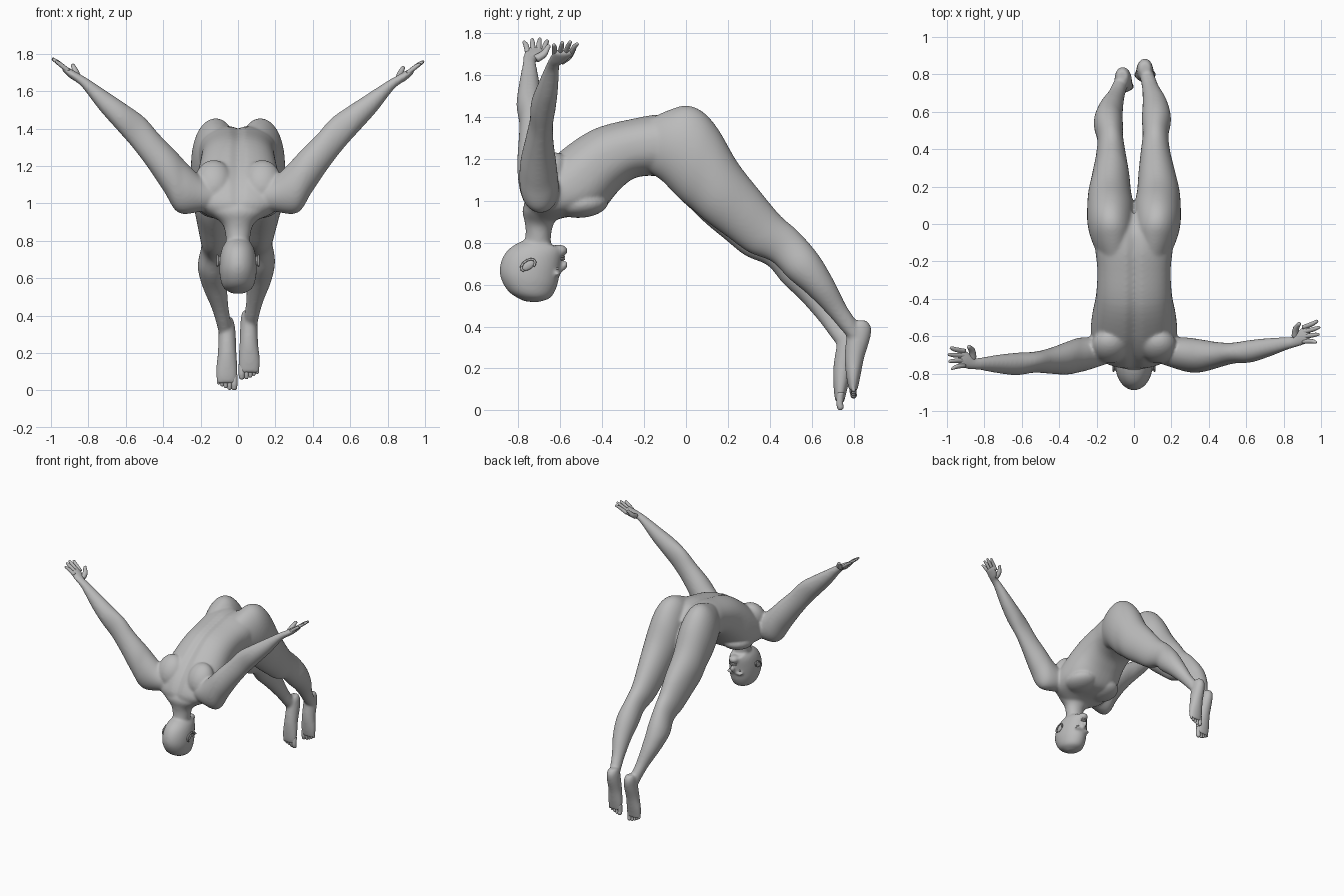
import bpy, bmesh, math
from mathutils import Vector, Matrix

if "Cube" in bpy.data.objects:
    bpy.data.objects.remove(bpy.data.objects["Cube"], do_unlink=True)

grey = bpy.data.materials.new("plain grey")
grey.use_nodes = True
grey.diffuse_color = (0.5, 0.5, 0.5, 1)
grey.node_tree.nodes["Principled BSDF"].inputs["Base Color"].default_value = (0.5, 0.5, 0.5, 1)


def pose(p, side):
    """Mirror to the right side, with its slightly different arm and leg pose."""
    x, y, z = p
    if side < 0:
        if x > 0.3:
            y -= 0.21 * (x - 0.3)
            z += 0.02 * (x - 0.3)
        elif y > -0.1:
            t = min(1.35, max(0, (1.0 - z) / 0.65))
            y -= 0.047 * t
            z -= 0.042 * t
            x += 0.018 * max(0, 1 - 2 * abs(t - 0.5))
        x = -x
    return Vector((x, y, z))


def smooth_sections(secs, steps=5):
    """Catmull-Rom interpolation between cross-sections."""
    out = []
    for i in range(len(secs) - 1):
        a, b, c, d = (secs[max(i - 1, 0)], secs[i], secs[i + 1],
                      secs[min(i + 2, len(secs) - 1)])
        for s in range(steps):
            t = s / steps
            out.append([0.5 * (2 * q + (r - p) * t + (2 * p - 5 * q + 4 * r - w) * t * t
                               + (3 * q - p - 3 * r + w) * t ** 3)
                        for p, q, r, w in zip(a, b, c, d)])
    return out + [list(secs[-1])]


def skin(bm, rings):
    rings = [[bm.verts.new(p) for p in r] for r in rings]
    n = len(rings[0])
    for r0, r1 in zip(rings, rings[1:]):
        for j in range(n):
            k = (j + 1) % n
            bm.faces.new((r0[j], r0[k], r1[k], r1[j]))
    bm.faces.new(rings[0][::-1])
    bm.faces.new(rings[-1])


def loft(bm, secs, side=1, arm=False, groove=0.0, power=1.0, n=40):
    """Section: back/upper point, front/lower point, centre and half width across."""
    rings = []
    for a1, a2, b1, b2, c, h in smooth_sections(secs):
        ring = []
        for j in range(n):
            ang = math.tau * j / n
            cs, k = (math.copysign(abs(w) ** power, w) for w in (math.cos(ang), math.sin(ang)))
            u = c + h * cs
            if k > 0:
                k -= groove * math.exp(-(cs / 0.1) ** 2)
            p = (a1 + b1) / 2 + (a1 - b1) / 2 * k
            q = (a2 + b2) / 2 + (a2 - b2) / 2 * k
            ring.append(pose((p, u, q) if arm else (u, p, q), side))
        rings.append(ring)
    skin(bm, rings)


def tube(bm, pts, side=1, n=12):
    """Rounded finger-like tube through (x, y, z, radius) points."""
    pts = smooth_sections(pts, 4)
    axis = (Vector(pts[-1][:3]) - Vector(pts[0][:3])).normalized()
    u = axis.orthogonal().normalized()
    v = axis.cross(u)
    tip, r = Vector(pts[-1][:3]), pts[-1][3]
    for f in (0.4, 0.75, 0.95):
        pts.append([*(tip + axis * r * f), r * math.sqrt(1 - f * f)])
    skin(bm, [[pose(Vector(p[:3]) + p[3] * (u * math.cos(math.tau * j / n)
              + v * math.sin(math.tau * j / n)), side) for j in range(n)] for p in pts])


def ball(bm, c, r, tilt=0.0):
    m = Matrix.Translation(c) @ Matrix.Rotation(tilt, 4, 'X') @ Matrix.Diagonal((*r, 1))
    bmesh.ops.create_uvsphere(bm, u_segments=24, v_segments=14, radius=1, matrix=m)


def finish(name, bm):
    bmesh.ops.recalc_face_normals(bm, faces=bm.faces)
    for f in bm.faces:
        f.smooth = True
    me = bpy.data.meshes.new(name)
    bm.to_mesh(me)
    bm.free()
    me.materials.append(grey)
    ob = bpy.data.objects.new(name, me)
    bpy.context.collection.objects.link(ob)
    return ob


torso = [(-.77, .95, -.64, .90, 0, .12), (-.77, 1.02, -.58, .92, 0, .20),
         (-.71, 1.13, -.48, .93, 0, .23), (-.60, 1.24, -.40, .955, 0, .225),
         (-.44, 1.345, -.32, 1.05, 0, .203), (-.25, 1.395, -.24, 1.11, 0, .196),
         (-.12, 1.415, -.13, 1.115, 0, .208), (-.02, 1.40, -.06, 1.06, 0, .20),
         (.06, 1.33, .0, 1.01, 0, .14)]
neck = [(-.775, .78, -.64, .74, 0, .06), (-.765, .85, -.645, .82, 0, .068),
        (-.77, .90, -.635, .88, 0, .085), (-.78, .96, -.61, .94, 0, .15),
        (-.75, 1.02, -.60, 1.0, 0, .19)]
head = [(-.775, .522, -.715, .515, 0, .03), (-.845, .565, -.65, .535, 0, .078),
        (-.885, .635, -.618, .585, 0, .097), (-.885, .70, -.605, .64, 0, .10),
        (-.855, .76, -.598, .69, 0, .094), (-.80, .80, -.592, .735, 0, .08),
        (-.74, .82, -.585, .77, 0, .055)]
# Leg starts inside the hip so that the buttock is part of its sweep
leg = [(-.20, 1.38, -.20, 1.15, .095, .08), (-.09, 1.43, -.12, 1.10, .112, .108),
       (.0, 1.455, -.07, 1.05, .12, .122), (.08, 1.425, -.02, 1.0, .124, .127),
       (.155, 1.34, .03, .96, .125, .125),
       (.245, 1.185, .10, .90, .13, .114), (.35, 1.05, .195, .83, .122, .098),
       (.45, .93, .30, .755, .115, .08), (.535, .855, .41, .71, .115, .069),
       (.63, .745, .49, .63, .12, .078), (.705, .62, .58, .555, .112, .066),
       (.765, .50, .675, .46, .09, .046), (.81, .43, .74, .385, .075, .04),
       (.83, .38, .78, .34, .068, .038)]
foot = [(.862, .43, .81, .43, .058, .028), (.884, .395, .775, .41, .058, .040),
        (.878, .34, .765, .35, .058, .046), (.85, .25, .757, .25, .058, .05),
        (.832, .16, .765, .16, .06, .058), (.818, .095, .778, .095, .06, .054)]
arm = [(.09, 1.09, .09, .98, -.68, .05), (.18, 1.13, .20, .955, -.685, .078),
       (.26, 1.20, .32, .95, -.70, .092), (.33, 1.275, .395, 1.06, -.705, .087),
       (.42, 1.365, .48, 1.185, -.70, .068), (.50, 1.455, .565, 1.295, -.69, .056),
       (.60, 1.525, .65, 1.39, -.68, .060), (.70, 1.59, .74, 1.49, -.66, .05),
       (.80, 1.655, .825, 1.60, -.64, .035), (.845, 1.68, .862, 1.635, -.63, .032),
       (.88, 1.70, .895, 1.655, -.607, .046), (.92, 1.72, .932, 1.688, -.588, .052),
       (.937, 1.724, .943, 1.703, -.584, .048)]

# Body: trunk, head and limbs fused into one skin
bm = bmesh.new()
loft(bm, torso, groove=0.1, power=0.85)
loft(bm, neck)
loft(bm, head)
for s in (1, -1):
    loft(bm, leg, s)
    loft(bm, foot, s)
    loft(bm, arm, s, arm=True)
    ball(bm, (s * .13, -.655, 1.12), (.10, .08, .12), -0.5)     # shoulder blade
    ball(bm, (s * .105, -.50, .985), (.115, .13, .066), 0.08)   # chest muscle
    ball(bm, (s * .035, -.615, .652), (.036, .020, .011))       # brow
ball(bm, (0, -.605, .762), (.038, .042, .030))                  # chin
tube(bm, [(0, -.607, .66, .012), (0, -.582, .69, .018), (0, -.578, .698, .017)])  # nose
body = finish("body", bm)
rm = body.modifiers.new("fuse", 'REMESH')
rm.mode, rm.voxel_size, rm.use_smooth_shade = 'VOXEL', 0.008, True
sm = body.modifiers.new("soften", 'SMOOTH')
sm.factor, sm.iterations = 0.5, 12

for s, label in ((1, "left"), (-1, "right")):
    # Fingers and thumb
    bm = bmesh.new()
    for i, length in enumerate((.052, .064, .06, .044)):
        y = -.548 - .025 * i
        spread = (.028, .020, .008, -.008)[i]
        tube(bm, [(.905, y - .005, 1.695, .0125),
                  (.93 + length * .45, y + spread * .5, 1.714 + length * .35, .012),
                  (.93 + length * .9, y + spread, 1.712 + length * .7, .0085)], s)
    tube(bm, [(.862, -.600, 1.665, .020), (.866, -.560, 1.69, .017),
              (.882, -.535, 1.724, .011)], s)
    finish(label + "_fingers", bm)

    # Toes, largest on the inner side
    bm = bmesh.new()
    for i in range(5):
        x = (.020, .045, .066, .085, .103)[i]
        r = (.017, .0125, .0115, .011, .0105)[i]
        z = (.073, .071, .079, .088, .098)[i]
        tube(bm, [(x, .800, .14, r), (x, .797, z + .02, r), (x, .80, z, r * .95)], s)
    finish(label + "_toes", bm)

    # Ear: flat shell with a raised curved rim
    bm = bmesh.new()
    ball(bm, (s * .101, -.753, .693), (.010, .021, .036), -0.97)
    rim = []
    for i in range(9):
        a = math.radians(-30 + 33 * i)
        e, f = .038 * math.cos(a), .023 * math.sin(a)
        rim.append((.110, -.753 - .82 * e - .57 * f, .693 - .57 * e + .82 * f, .0055))
    for p, q in zip(rim, rim[1:]):
        tube(bm, [p, q], s, n=8)
    finish(label + "_ear", bm)

    # Eye
    bm = bmesh.new()
    ball(bm, (s * .036, -.622, .676), (.015, .014, .009))
    finish(label + "_eye", bm)

# Lips
bm = bmesh.new()
for z in (.722, .733):
    ball(bm, (0, -.594, z), (.025, .017, .008))
finish("lips", bm)
